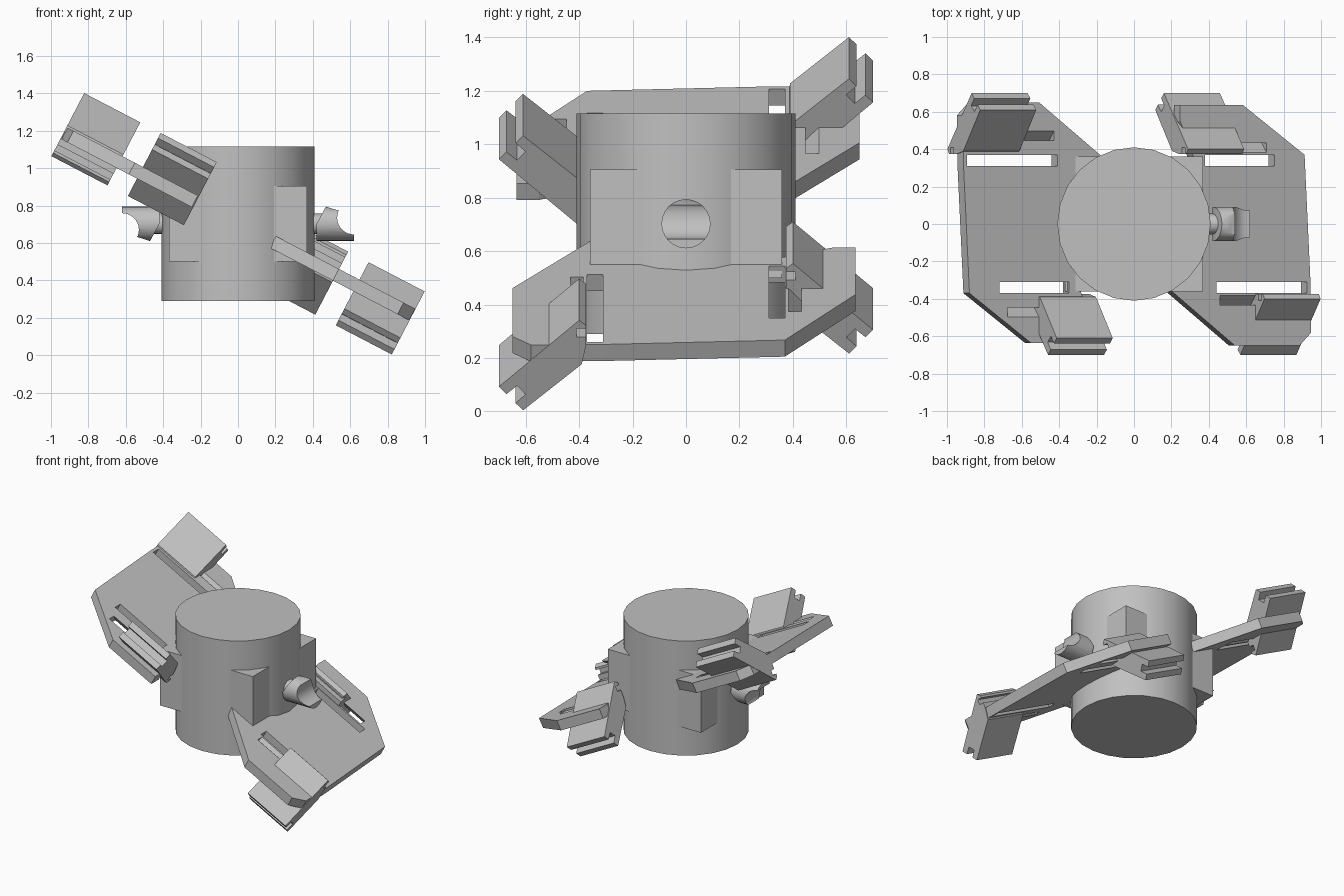
import bpy, bmesh, math
from mathutils import Matrix, Vector

if "Cube" in bpy.data.objects:
    bpy.data.objects.remove(bpy.data.objects["Cube"], do_unlink=True)

grey = bpy.data.materials.new("plain grey")
grey.use_nodes = True
grey.diffuse_color = (0.53, 0.53, 0.53, 1)
grey.node_tree.nodes["Principled BSDF"].inputs["Base Color"].default_value = grey.diffuse_color

MID = 0.7025
TILT = Matrix.Rotation(math.radians(27.5), 4, 'Y')
ALONG_U, ALONG_V, ALONG_W = 0, 1, 2


def finish(bm, name):
    bmesh.ops.recalc_face_normals(bm, faces=bm.faces)
    mesh = bpy.data.meshes.new(name)
    bm.to_mesh(mesh)
    bm.free()
    mesh.materials.append(grey)
    ob = bpy.data.objects.new(name, mesh)
    bpy.context.collection.objects.link(ob)
    return ob


def prism(name, profile, axis, lo, hi):
    """Extrude a flat profile along one axis, from lo to hi."""
    bm = bmesh.new()

    def place(p, d):
        co = list(p)
        co.insert(axis, d)
        return bm.verts.new(co)
    face = bm.faces.new([place(p, lo) for p in profile])
    made = bmesh.ops.extrude_face_region(bm, geom=[face])
    shift = Vector((0, 0, 0))
    shift[axis] = hi - lo
    bmesh.ops.translate(bm, vec=shift, verts=[g for g in made["geom"] if isinstance(g, bmesh.types.BMVert)])
    return finish(bm, name)


def cylinder(name, radius, depth, sides, matrix):
    bm = bmesh.new()
    bmesh.ops.create_cone(bm, cap_ends=True, segments=sides, radius1=radius,
                          radius2=radius, depth=depth, matrix=matrix)
    return finish(bm, name)


def cut(ob, cutter, operation='DIFFERENCE'):
    mod = ob.modifiers.new("cut", 'BOOLEAN')
    mod.operation, mod.object, mod.solver = operation, cutter, 'EXACT'
    bpy.context.view_layer.update()
    done = bpy.data.meshes.new_from_object(ob.evaluated_get(bpy.context.evaluated_depsgraph_get()))
    ob.modifiers.clear()
    ob.data = done
    bpy.data.objects.remove(cutter, do_unlink=True)


def smooth(ob):
    bpy.ops.object.select_all(action='DESELECT')
    ob.select_set(True)
    bpy.context.view_layer.objects.active = ob
    bpy.ops.object.shade_smooth_by_angle(angle=math.radians(30))


def both_sides(ob, matrix):
    """Place the left part and add its point-reflected right twin."""
    name = ob.name
    twin = ob.copy()
    twin.data = ob.data.copy()
    bpy.context.collection.objects.link(twin)
    lift = Matrix.Translation((0, 0, MID))
    ob.data.transform(lift @ matrix)
    twin.data.transform(lift @ Matrix.Scale(-1, 4) @ matrix)
    twin.data.flip_normals()
    ob.name, twin.name = "left_" + name, "right_" + name


def rect(a0, a1, b0, b1):
    return [(a0, b0), (a1, b0), (a1, b1), (a0, b1)]


# Central drum and the square collar around it
drum = cylinder("drum", 0.41, 0.825, 24, Matrix.Translation((0, 0, MID)))
smooth(drum)
prism("collar", rect(-0.37, 0.37, -0.36, 0.36), ALONG_W, 0.5, 0.905)

# Tilted wing plate
outline = [(0.21, -0.36), (0.59, -0.65), (0.98, -0.65), (1.05, -0.58), (1.045, -0.3),
           (1.01, 0.37), (0.64, 0.635), (0.26, 0.635), (0.26, 0.55), (0.34, 0.36)]
plate = prism("wing_plate", outline, ALONG_W, -0.035, 0.035)

# Slanted plank profile with a groove in the tip and one in the inner end
plank = [(0.40, 0.14), (0.70, -0.14), (0.672, -0.171), (0.632, -0.136), (0.60, -0.172),
         (0.638, -0.209), (0.61, -0.24), (0.39, -0.045), (0.375, 0.03), (0.375, 0.07),
         (0.41, 0.07), (0.41, 0.105), (0.375, 0.105), (0.375, 0.12)]
slant = [(0.36, 0.06), (0.41, 0.06), (0.52, -0.06), (0.47, -0.06)]

# side, plank centre, long slot range, slanted slot range
for label, side, centre, slot, notch in (
        ("front", -1, 0.883, (0.48, 1.025), (0.5, 0.8)),
        ("back", 1, 0.422, (0.41, 0.83), (0.5, 0.78))):
    cut(plate, prism("slot", rect(*slot, *sorted((side * 0.31, side * 0.37))), ALONG_W, -0.1, 0.1))
    cut(plate, prism("slot", [(side * v, w) for v, w in slant], ALONG_U, *notch))
    block = prism(label + "_slanted_block", [(side * v, w) for v, w in plank],
                  ALONG_U, centre - 0.169, centre + 0.169)
    both_sides(block, TILT)
both_sides(plate, TILT)

# Side knob: short rod with a curved bite out of its end
knob = cylinder("side_knob", 0.092, 0.3, 24,
                Matrix.Translation((0.47, 0, 0)) @ Matrix.Rotation(math.pi / 2, 4, 'Y'))
bite = [(0.62 - 0.09 * math.sin(math.radians(a)), 0.033 - 0.09 * math.cos(math.radians(a)))
        for a in range(0, 111, 11)]
shape = [(0.42, -0.1), (0.62, -0.1)] + bite + [(0.54, 0.07), (0.47, 0.092), (0.42, 0.0)]
cut(knob, prism("knob_shape", shape, ALONG_V, -0.15, 0.15), 'INTERSECT')
smooth(knob)
both_sides(knob, Matrix.Identity(4))

# Neck joining the knob to the drum
neck = cylinder("knob_neck", 0.055, 0.2, 16,
                Matrix.Translation((0.42, 0, 0)) @ Matrix.Rotation(math.pi / 2, 4, 'Y'))
smooth(neck)
both_sides(neck, Matrix.Identity(4))
